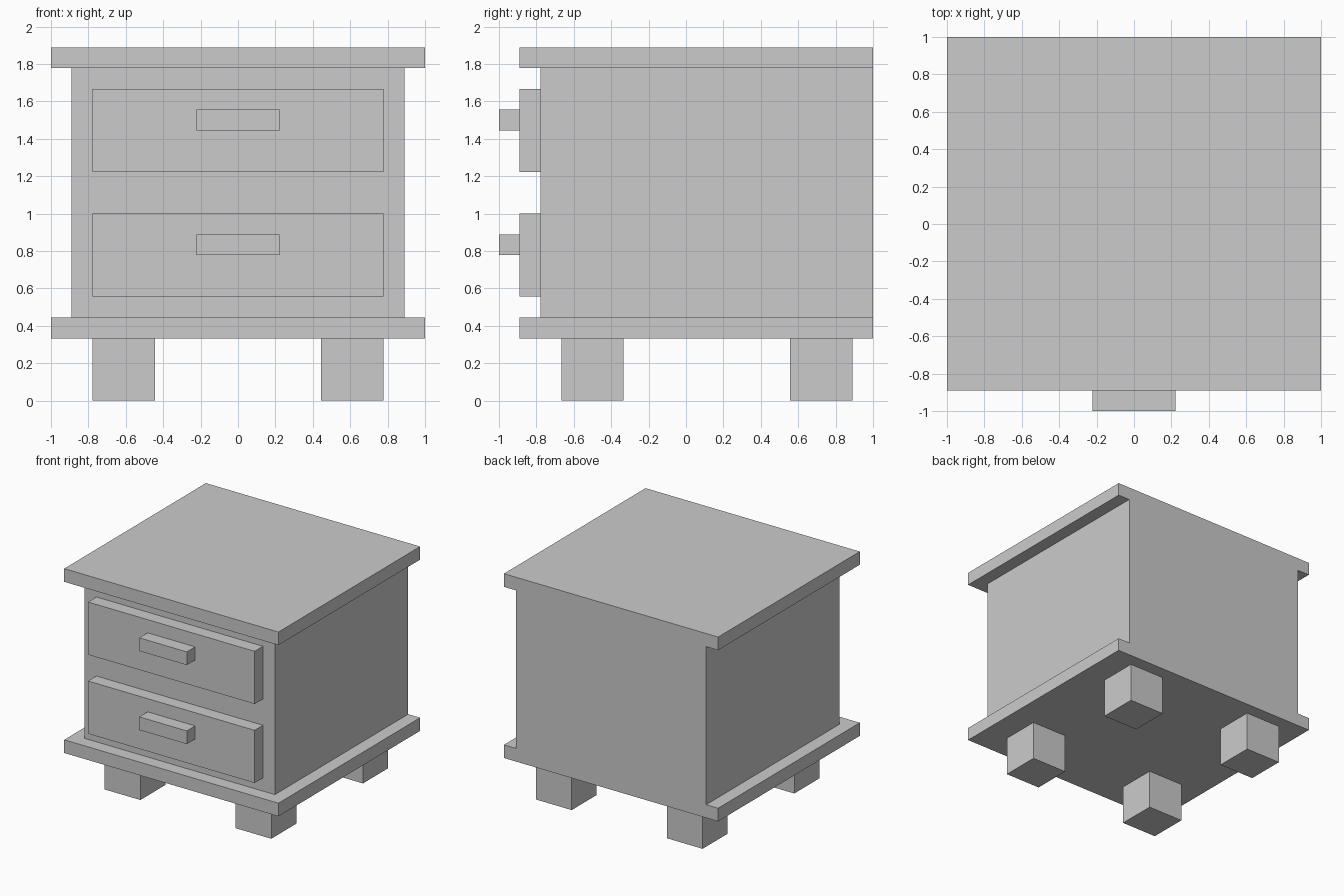
import bpy
import bmesh
from mathutils import Matrix, Vector

if "Cube" in bpy.data.objects:
    bpy.data.objects.remove(bpy.data.objects["Cube"])

U = 1 / 9  # design module: every dimension is a whole number of these


def box(name, x, y, z):
    """Flat-sided box from (min, max) ranges given in modules."""
    lo, hi = (Vector(c) * U for c in zip(x, y, z))
    mesh = bpy.data.meshes.new(name)
    bm = bmesh.new()
    matrix = Matrix.Translation((lo + hi) / 2) @ Matrix.Diagonal((hi - lo).to_4d())
    bmesh.ops.create_cube(bm, size=1, matrix=matrix)
    bm.to_mesh(mesh)
    bm.free()
    obj = bpy.data.objects.new(name, mesh)
    bpy.context.collection.objects.link(obj)
    return obj


# Carcass: base board, body and overhanging top, flush at the back
box("base_board", (-9, 9), (-8, 9), (3, 4))
box("body", (-8, 8), (-7, 9), (4, 16))
box("top_board", (-9, 9), (-8, 9), (16, 17))

# Drawer fronts with bar handles
for level, z in (("lower", 5), ("upper", 11)):
    box(f"{level}_drawer", (-7, 7), (-8, -7), (z, z + 4))
    box(f"{level}_handle", (-2, 2), (-9, -8), (z + 2, z + 3))

# Four square legs
for depth, y in (("front", -6), ("back", 5)):
    for side, x in (("left", -7), ("right", 4)):
        box(f"{depth}_{side}_leg", (x, x + 3), (y, y + 3), (0, 3))
